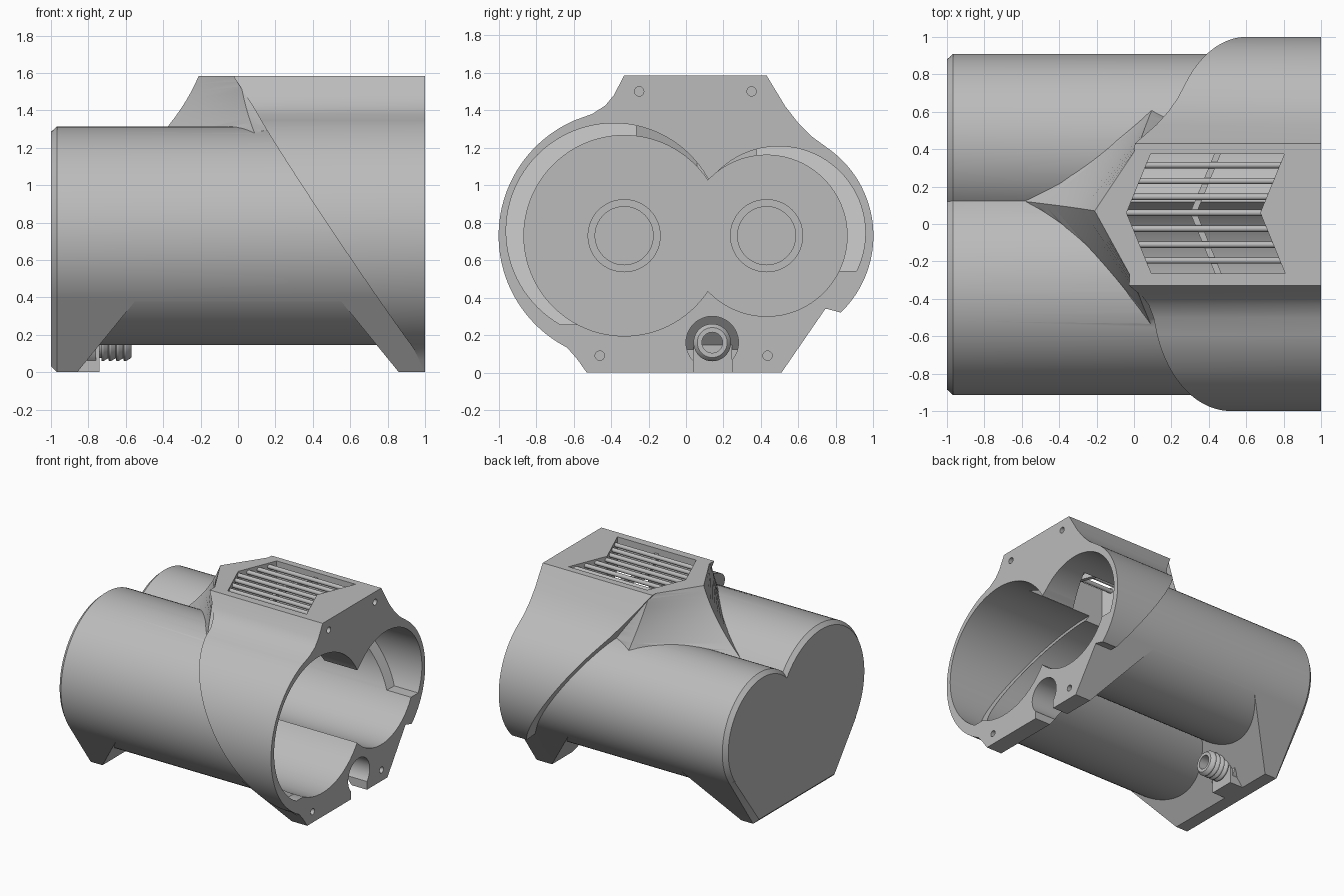
import bpy, bmesh
from math import cos, sin, radians, pi
from mathutils import Vector

if "Cube" in bpy.data.objects:
    bpy.data.objects.remove(bpy.data.objects["Cube"])

grey = bpy.data.materials.new("housing_grey")
grey.use_nodes = True
COLOUR = (0.5, 0.5, 0.5, 1)
grey.diffuse_color = COLOUR
grey.node_tree.nodes["Principled BSDF"].inputs["Base Color"].default_value = COLOUR

BIG, SMALL = (-0.33, 0.73), (0.43, 0.73)    # tube axes as (y, z)
PORT = (0.14, 0.16)                         # hose axis
TOP = 1.585


def finish(name, bm):
    bmesh.ops.recalc_face_normals(bm, faces=bm.faces)
    mesh = bpy.data.meshes.new(name)
    bm.to_mesh(mesh)
    bm.free()
    mesh.materials.append(grey)
    ob = bpy.data.objects.new(name, mesh)
    bpy.context.collection.objects.link(ob)
    return ob


def loft(name, rings, closed=False, triangles=False):
    """Skin a list of equal-length rings, capping the ends unless closed."""
    bm = bmesh.new()
    rows = [[bm.verts.new(p) for p in ring] for ring in rings]
    n = len(rows[0])
    pairs = list(zip(rows, rows[1:])) + ([(rows[-1], rows[0])] if closed else [])
    for a, b in pairs:
        for i in range(n):
            j = (i + 1) % n
            bm.faces.new((a[i], a[j], b[j], b[i]))
    if not closed:
        bm.faces.new(rows[0])
        bm.faces.new(rows[-1])
    if triangles:
        bmesh.ops.triangulate(bm, faces=bm.faces)
    return finish(name, bm)


def arc(c, r, a0=0, a1=360, n=96):
    steps = n if a1 - a0 == 360 else n + 1
    angles = [radians(a0 + (a1 - a0) * i / n) for i in range(steps)]
    return [(c[0] + r * cos(a), c[1] + r * sin(a)) for a in angles]


def lathe(name, c, stations, n=96, closed=False):
    """Stations are (x, radius) pairs around an axis parallel to x."""
    return loft(name, [[(x, y, z) for y, z in arc(c, r, n=n)] for x, r in stations], closed)


def hull(name, points):
    bm = bmesh.new()
    for p in points:
        bm.verts.new(p)
    bmesh.ops.convex_hull(bm, input=bm.verts)
    return finish(name, bm)


def box(name, x, y, z):
    return hull(name, [(a, b, c) for a in x for b in y for c in z])


def slant(y, z):
    """Sloping plane at the back of the collar."""
    return min(0.56 + 0.04 * y - 0.67 * (z - 0.73), 0.99)


def slanted_prism(name, profile, offset, end):
    back = [(min(slant(y, z) + offset, 0.99), y, z) for y, z in profile]
    return loft(name, [back, [(end, y, z) for y, z in profile]])


def combine(base, parts, operation):
    for part in parts:
        mod = base.modifiers.new(part.name, "BOOLEAN")
        mod.operation, mod.solver, mod.object = operation, "EXACT", part
    bpy.context.view_layer.update()
    mesh = bpy.data.meshes.new_from_object(
        base.evaluated_get(bpy.context.evaluated_depsgraph_get()))
    base.modifiers.clear()
    base.data = mesh
    for part in parts:
        bpy.data.objects.remove(part)
    mesh.materials.clear()
    mesh.materials.append(grey)


# Twin tubes with a chamfered closed end
body = lathe("housing", BIG, [(-1, 0.555), (-0.967, 0.585), (0.995, 0.585)])
small_tube = lathe("small_tube", SMALL, [(-1, 0.45), (-0.967, 0.48), (0.995, 0.48)])

# Feet, tangent to both tubes and sloped on the inside
foot_profile = [(-0.807, 0.392), (-0.53, 0), (0.51, 0), (0.825, 0.458)]


def foot(name, side, bevel):
    pts = []
    for y, z in foot_profile:
        dy = 0.03 if y < 0 else -0.03
        pts += [(side * (0.86 - 0.816 * z), y, z), (side * (1 - bevel), y, z),
                (side, y + dy * bevel / 0.033, z + bevel * (z == 0))]
    return hull(name, pts)


# Collar with two round shoulders and a flat top
collar_profile = ([(0.75, 0.34)] + arc(SMALL, 0.57, -46, 55, 40)
                  + [(0.67, 1.26), (0.6, 1.33), (0.53, 1.42), (0.43, TOP), (-0.33, TOP),
                     (-0.385, 1.48), (-0.43, 1.425), (-0.5, 1.38)]
                  + arc(BIG, 0.67, 113, 243, 48) + [(-0.545, 0.03), (-0.3, 0.3)])
collar = slanted_prism("collar", collar_profile, 0, 1)


# Hollow-sided wedge running from the flat top into the valley
def bend(a, b, c, t):
    a, b, c = Vector(a), Vector(b), Vector(c)
    return a * (1 - t) ** 2 + b * 2 * t * (1 - t) + c * t * t


layers = []
for k in range(13):
    t = k / 12
    left = bend((0.03, 0.43, TOP), (0.05, 0.5, 1.4), (0.1, 0.62, 1.15), t)
    ridge = bend((-0.21, 0.07, TOP), (-0.32, 0.09, 1.32), (-0.62, 0.125, 1.07), t)
    right = bend((0.01, -0.33, TOP), (0.03, -0.4, 1.42), (0.1, -0.56, 1.25), t)
    inner = [(0.5, p.y * 0.8, p.z - 0.15 * t) for p in (right, left)]
    layers.append([left, ridge, right] + inner)
wedge = loft("wedge", layers, triangles=True)

# Block behind the hose fitting
port_block = box("port_block", (-0.95, -0.74), (0.04, 0.245), (0, 0.16))
port_boss = lathe("port_boss", PORT, [(-0.95, 0.14), (-0.76, 0.14)], 48)

combine(body, [small_tube, foot("rear_foot", -1, 0.033), foot("front_foot", 1, 0.0),
               collar, wedge, port_block, port_boss], "UNION")


# Cavities, shoulder pockets, hose notch, screw holes and vent opening
def floor_clip(points, low):
    return [(y, z) for y, z in points if z > low]


def vent_edge(y):
    return -0.04 + 0.41 * abs(y - 0.06)


vent_y = (0.375, 0.06, -0.265)
vent_outline = ([(vent_edge(y), y) for y in vent_y]
                + [(vent_edge(y) + 0.715, y) for y in reversed(vent_y)])
cutters = [
    lathe("big_cavity", BIG, [(-0.95, 0.535), (1.1, 0.535)]),
    lathe("small_cavity", SMALL, [(-0.95, 0.43), (1.1, 0.43)]),
    slanted_prism("big_pocket", floor_clip(arc((-0.385, 0.755), 0.575), 0.25), 0.06, 1.1),
    slanted_prism("small_pocket", floor_clip(arc((0.495, 0.745), 0.462), 0.52), 0.06, 1.1),
    lathe("hose_notch", PORT, [(0.3, 0.14), (1.1, 0.14)], 48),
    box("hose_slot", (0.3, 1.1), (0.04, 0.245), (-0.1, 0.15)),
    loft("vent_cut", [[(x, y, z) for x, y in vent_outline] for z in (0.95, 1.7)]),
]
for i, spot in enumerate([(-0.25, 1.5), (0.35, 1.5), (-0.46, 0.09), (0.435, 0.09)]):
    cutters.append(lathe("screw_hole_%d" % i, spot, [(0.9, 0.025), (1.1, 0.025)], 24))
combine(body, cutters, "DIFFERENCE")

# Vent slats and the bent rib beneath them
for i in range(7):
    y = 0.315 - i * 0.085
    x = vent_edge(y)
    lathe("vent_slat_%d" % (i + 1), (y, 1.555), [(x - 0.02, 0.017), (x + 0.735, 0.017)], 16)
rib_rows = [[(vent_edge(y) + 0.34 + dx, y, z)
             for dx, z in ((0, 1.5), (0.035, 1.5), (0.035, 1.545), (0, 1.545))]
            for y in (0.385, 0.06, -0.275)]
loft("vent_rib", rib_rows)

# Round seats on the inner end wall
for name, c in (("big_seat", BIG), ("small_seat", SMALL)):
    lathe(name, c, [(-0.955, 0.155), (-0.955, 0.195), (-0.9, 0.195), (-0.9, 0.155)], 64, True)

# Barbed hose fitting
barbs = [(-0.77, 0.055), (-0.77, 0.085), (-0.73, 0.085)]
for i in range(4):
    x = -0.73 + i * 0.04
    barbs += [(x, 0.1), (x + 0.012, 0.1), (x + 0.036, 0.085)]
lathe("hose_fitting", PORT, barbs + [(-0.57, 0.08), (-0.57, 0.055)], 40, True)

# Smooth shading with sharp edges kept
for ob in bpy.context.collection.objects:
    if ob.type == "MESH":
        bpy.ops.object.select_all(action="DESELECT")
        ob.select_set(True)
        bpy.context.view_layer.objects.active = ob
        bpy.ops.object.shade_smooth_by_angle(angle=pi / 6)
